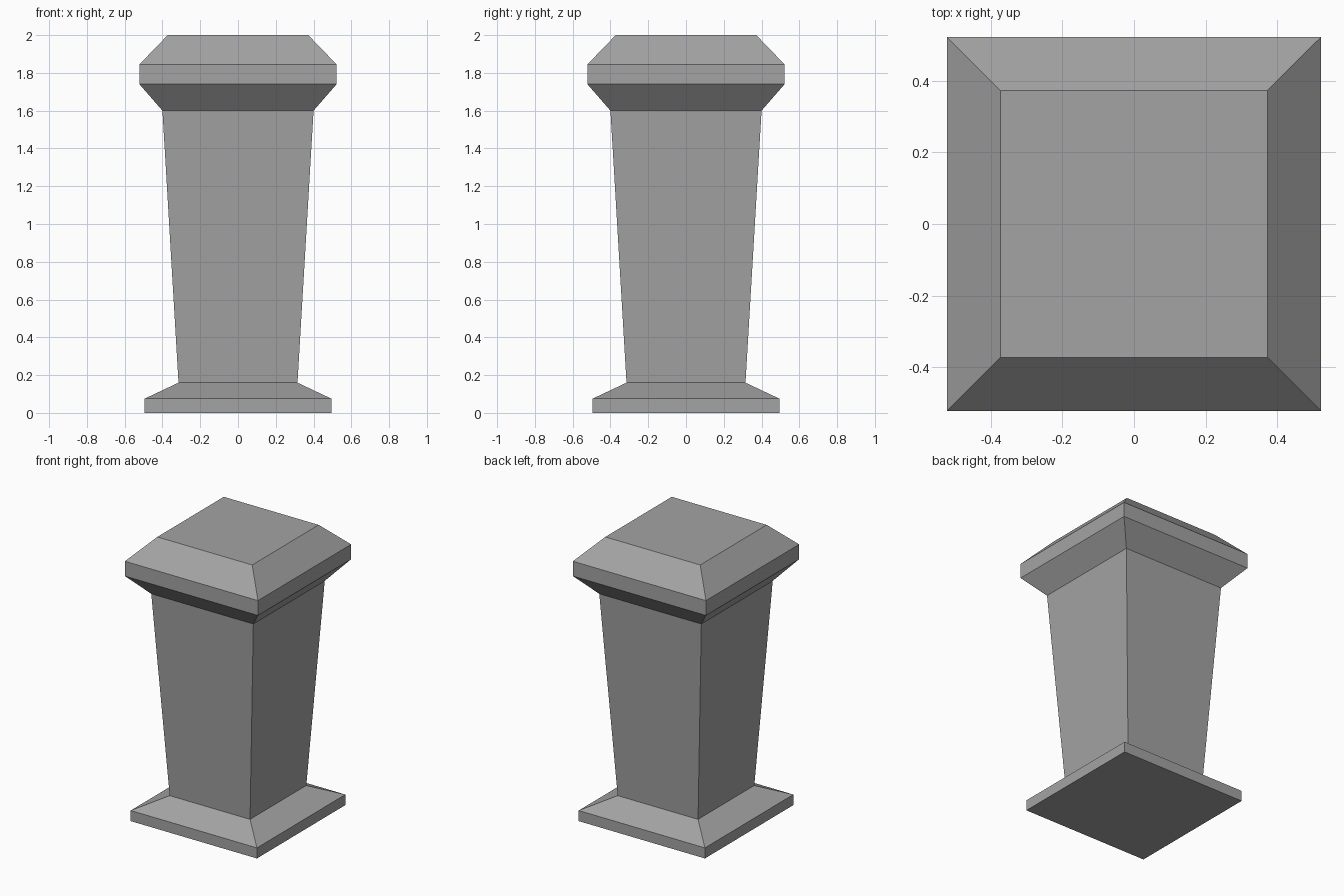
import bpy
import bmesh

if "Cube" in bpy.data.objects:
    bpy.data.objects.remove(bpy.data.objects["Cube"], do_unlink=True)

# One plain stone colour
stone = bpy.data.materials.new("grey_stone")
stone.use_nodes = True
colour = (0.37, 0.37, 0.37, 1)
stone.diffuse_color = colour
stone.node_tree.nodes["Principled BSDF"].inputs["Base Color"].default_value = colour

CORNERS = [(-1, -1), (1, -1), (1, 1), (-1, 1)]


def square_loft(name, profile, close_bottom=False, close_top=False):
    """Stack square rings given as (half width, height) and skin them."""
    bm = bmesh.new()
    rings = [[bm.verts.new((x * half, y * half, z)) for x, y in CORNERS]
             for half, z in profile]
    for low, high in zip(rings, rings[1:]):
        for i in range(4):
            j = (i + 1) % 4
            bm.faces.new((low[i], low[j], high[j], high[i]))
    if close_bottom:
        bm.faces.new(rings[0][::-1])
    if close_top:
        bm.faces.new(rings[-1])
    mesh = bpy.data.meshes.new(name)
    bm.to_mesh(mesh)
    bm.free()
    mesh.materials.append(stone)
    obj = bpy.data.objects.new(name, mesh)
    bpy.context.collection.objects.link(obj)
    return obj


# Sloped foot, tapering shaft and bevelled cap meet edge to edge
FOOT_JOINT = (0.315, 0.16)
CAP_JOINT = (0.40, 1.60)
square_loft("foot", [(0.495, 0), (0.495, 0.075), FOOT_JOINT], close_bottom=True)
square_loft("shaft", [FOOT_JOINT, CAP_JOINT])
square_loft("cap", [CAP_JOINT, (0.522, 1.74), (0.522, 1.845), (0.372, 2.0)], close_top=True)
